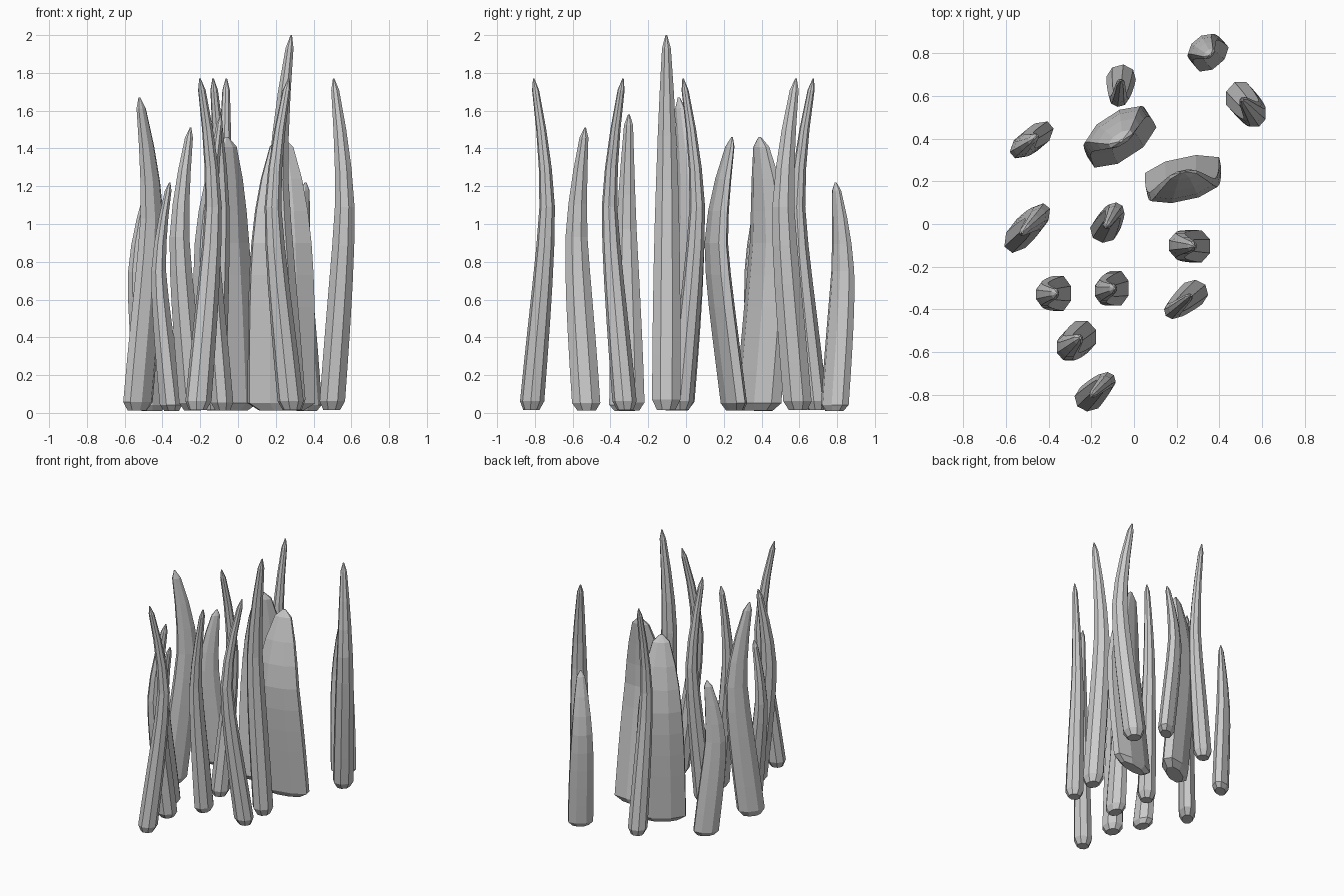
import bpy, bmesh
from math import sin, cos, pi, radians

if "Cube" in bpy.data.objects:
    bpy.data.objects.remove(bpy.data.objects["Cube"])

SIDES, STEPS = 8, 9
BEND, RETURN = 0.62, 0.16   # where a blade turns, and how far from its root the tip ends


def lean_at(t):
    # nearly straight lean up to the bend, then curving back towards the root
    if t < BEND:
        u = t / BEND
        return 1.15 * u - 0.15 * u ** 6
    return 1 - (1 - RETURN) * ((t - BEND) / (1 - BEND)) ** 1.6


def blade(name, x, y, dx, dy, height, rx, ry, turn, power):
    bm = bmesh.new()
    a = radians(turn)
    # rounded foot, tapering body, blunt pointed tip
    stations = [(0.008, 0.65)]
    for i in range(STEPS):
        t = 0.035 + 0.93 * i / (STEPS - 1)
        stations.append((t, 1 - 0.75 * t ** power))
    stations.append((1, 0.06))
    rings = []
    for t, w in stations:
        f = lean_at(t)
        ring = []
        for i in range(SIDES):
            p = 2 * pi * (i + 0.5) / SIDES
            u, v = rx * w * cos(p) * 1.04, ry * w * sin(p) * 1.04
            ring.append(bm.verts.new((x + dx * f + u * cos(a) - v * sin(a),
                                      y + dy * f + u * sin(a) + v * cos(a), t * height)))
        rings.append(ring)
    for r0, r1 in zip(rings, rings[1:]):
        for i in range(SIDES):
            j = (i + 1) % SIDES
            bm.faces.new((r0[i], r0[j], r1[j], r1[i]))
    bm.faces.new(rings[0][::-1])
    bm.faces.new(rings[-1])
    me = bpy.data.meshes.new(name)
    bm.to_mesh(me)
    bm.free()
    bpy.context.collection.objects.link(bpy.data.objects.new(name, me))


def clump(name, rows, *shape):
    for n, row in enumerate(rows):
        blade("%s_%d" % (name, n + 1), *row, *shape)


# each row: root x, root y, lean x, lean y, height
SLENDER = [
    (-.06, .69, -.01, -.10, 1.77),
    (-.14, -.03, .05, .09, 1.77),
    (.285, -.32, -.10, -.085, 1.77),
    (-.215, -.82, .085, .085, 1.77),
]
DEEP = [
    (-.35, -.325, -.07, -.005, 1.22),
    (-.08, -.30, -.065, -.015, 1.58),
]
STOUT = [
    (.495, .595, .07, -.08, 1.77),
    (-.24, -.525, -.07, -.055, 1.51),
    (.295, -.105, -.08, .005, 2.0),
]
FLAT = [
    (-.455, .41, -.06, -.04, 1.21),
    (.365, .785, -.045, .045, 1.22),
]
clump("slender_blade", SLENDER, .068, .062, 15, 1.5)
clump("deep_blade", DEEP, .062, .085, 0, 1.6)
clump("stout_blade", STOUT, .07, .078, 0, 2.5)
clump("flat_blade", FLAT, .092, .055, 40, 3)
blade("wide_side_blade", -.535, -.05, .08, .075, 1.67, .10, .06, 52, 2.6)
# the two broad flat blades
blade("broad_blade_back", -.055, .38, -.03, .065, 1.46, .18, .078, 33, 4)
blade("broad_blade_front", .23, .26, 0, -.10, 1.46, .185, .058, 12, 4)
